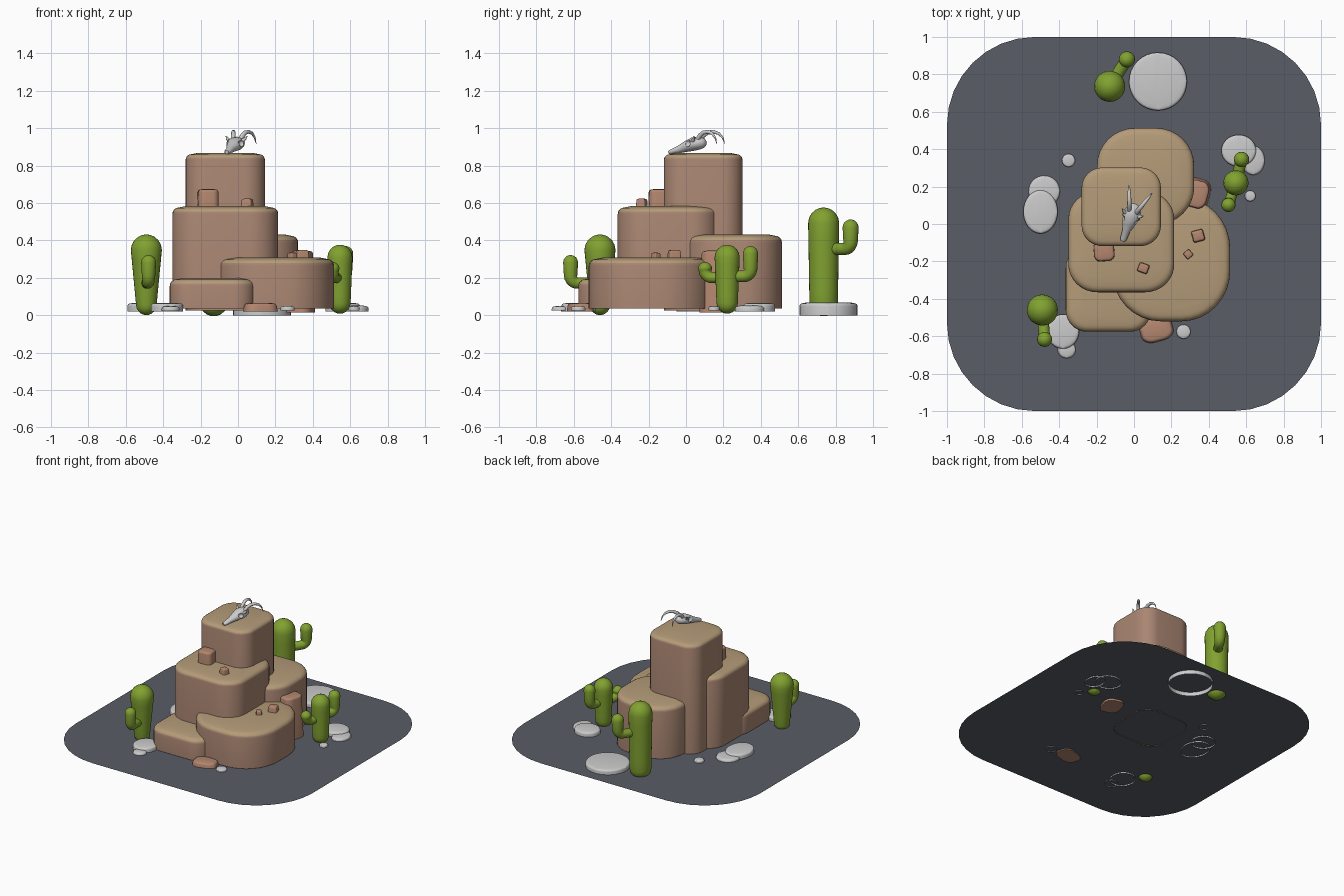
import bpy, bmesh
from math import sin, cos, pi, radians
from mathutils import Vector, Matrix

if "Cube" in bpy.data.objects:
    bpy.data.objects.remove(bpy.data.objects["Cube"])


def material(name, rgb):
    m = bpy.data.materials.new(name)
    m.diffuse_color = (*rgb, 1)
    m.use_nodes = True
    m.node_tree.nodes["Principled BSDF"].inputs["Base Color"].default_value = m.diffuse_color
    return m


SIDE = material("rock_side", (0.40, 0.24, 0.17))
TOP = material("rock_top", (0.46, 0.33, 0.19))
RED = material("red_rock", (0.45, 0.24, 0.16))
GREEN = material("cactus_green", (0.22, 0.36, 0.03))
SLATE = material("ground_slate", (0.10, 0.11, 0.13))


def finish(name, bm, mats=(), angle=35):
    me = bpy.data.meshes.new(name)
    bm.to_mesh(me)
    bm.free()
    for m in mats:
        me.materials.append(m)
    for p in me.polygons:
        p.use_smooth = True
    me.set_sharp_from_angle(angle=radians(angle))
    ob = bpy.data.objects.new(name, me)
    bpy.context.collection.objects.link(ob)
    return ob


def outline(hx, hy, k, seg=8):
    """Rounded rectangle; k = corner radius as a share of the half size."""
    pts = []
    for i, (sx, sy) in enumerate(((1, 1), (-1, 1), (-1, -1), (1, -1))):
        for j in range(seg + 1):
            a = (i + j / seg) * pi / 2
            pts.append((hx * (sx * (1 - k) + k * cos(a)), hy * (sy * (1 - k) + k * sin(a))))
    return pts


def bridge(bm, rings):
    faces = []
    for a, b in zip(rings, rings[1:]):
        n = len(a)
        for i in range(n):
            faces.append(bm.faces.new((a[i], a[(i + 1) % n], b[(i + 1) % n], b[i])))
    return faces


def slab(name, c, h, z, k, bevel, mats=(), rot=0, taper=1.0, closed=False):
    """Rounded-rectangle block with a soft, slightly domed top edge."""
    bm = bmesh.new()
    prof = [(0, z[0]), (0, z[1] - bevel * 1.2)]
    prof += [(bevel * (1 - cos(t)), z[1] - bevel * (1.2 - sin(t))) for t in (pi / 8, pi / 4, pi * 3 / 8, pi / 2)]
    prof.append((bevel * 2, z[1]))
    rings = []
    for inset, zz in prof:
        s = 1 + (taper - 1) * (zz - z[0]) / (z[1] - z[0])
        pts = outline((h[0] - inset) * s, (h[1] - inset) * s, k)
        rings.append([bm.verts.new((x, y, zz)) for x, y in pts])
    faces = bridge(bm, rings)
    faces.append(bm.faces.new(rings[-1]))
    if closed:
        bm.faces.new(rings[0][::-1])
    if len(mats) > 1:
        bm.normal_update()
        for f in faces:
            f.material_index = 1 if f.normal.z > 0.5 else 0
    bmesh.ops.transform(bm, verts=bm.verts,
                        matrix=Matrix.Translation((c[0], c[1], 0)) @ Matrix.Rotation(radians(rot), 4, 'Z'))
    return finish(name, bm, mats)


def tube(name, pts, radii, side, mats=(), n=20, round_ends=True):
    """Sweep an ellipse (w, h) along a path, optionally with round ends."""
    pts = [Vector(p) for p in pts]
    radii = [r if isinstance(r, tuple) else (r, r) for r in radii]
    if round_ends:
        t0, t1 = (pts[0] - pts[1]).normalized(), (pts[-1] - pts[-2]).normalized()
        r0, r1 = radii[0][0], radii[-1][0]
        steps = [radians(a) for a in (20, 40, 60, 75, 87)]
        pts = [pts[0] + t0 * r0 * sin(a) for a in steps[::-1]] + pts + [pts[-1] + t1 * r1 * sin(a) for a in steps]
        radii = [(r0 * cos(a),) * 2 for a in steps[::-1]] + radii + [(r1 * cos(a),) * 2 for a in steps]
    bm = bmesh.new()
    rings = []
    for i, (p, (w, h)) in enumerate(zip(pts, radii)):
        t = (pts[min(i + 1, len(pts) - 1)] - pts[max(i - 1, 0)]).normalized()
        u = Vector(side)
        u = (u - t * u.dot(t)).normalized()
        v = t.cross(u)
        rings.append([bm.verts.new(p + u * w * cos(2 * pi * j / n) + v * h * sin(2 * pi * j / n)) for j in range(n)])
    bridge(bm, rings)
    bm.faces.new(rings[0][::-1])
    bm.faces.new(rings[-1])
    bmesh.ops.recalc_face_normals(bm, faces=bm.faces)
    return finish(name, bm, mats, 60)


# Ground sheet
bm = bmesh.new()
bm.faces.new([bm.verts.new((x, y, 0.03)) for x, y in outline(1, 1, 0.47)])
finish("ground", bm, [SLATE])

# Stacked mesa blocks
for name, c, h, z, k, b in (
        ("mesa_tower", (-0.068, 0.092), (0.212, 0.21), (0.025, 0.867), 0.52, 0.03),
        ("mesa_middle", (-0.068, -0.095), (0.283, 0.27), (0.035, 0.583), 0.55, 0.034),
        ("mesa_front_right", (0.198, -0.19), (0.316, 0.33), (0.035, 0.308), 0.82, 0.036),
        ("mesa_front_left", (-0.137, -0.348), (0.228, 0.228), (0.035, 0.2), 0.5, 0.036),
        ("mesa_back", (0.062, 0.255), (0.26, 0.258), (0.035, 0.432), 0.78, 0.036)):
    slab(name, c, h, z, k, b, [SIDE, TOP])

# Loose red rocks at the foot and on the ledges
for i, (c, h, z, k, rot, tp) in enumerate((
        ((0.335, 0.16), (0.07, 0.085), (0.015, 0.345), 0.7, -15, 0.85),
        ((0.12, -0.565), (0.09, 0.065), (0.02, 0.066), 0.7, 15, 0.9),
        ((-0.16, -0.145), (0.056, 0.055), (0.55, 0.675), 0.6, 5, 0.95),
        ((0.05, -0.236), (0.03, 0.027), (0.56, 0.624), 0.3, -20, 0.85),
        ((0.343, -0.063), (0.034, 0.033), (0.29, 0.35), 0.3, 15, 0.85),
        ((0.29, -0.162), (0.022, 0.022), (0.29, 0.335), 0.3, 40, 0.85))):
    slab(f"red_rock_{i + 1}", c, h, z, k, min(0.014, h[1] * 0.3), [RED], rot, tp, True)

# Flat grey stones
for i, (x, y, rx, ry, z0, z1) in enumerate((
        (0.128, 0.762, 0.155, 0.155, 0.0, 0.067), (-0.48, 0.175, 0.084, 0.084, 0.02, 0.052),
        (-0.5, 0.065, 0.092, 0.116, 0.02, 0.066), (-0.35, 0.34, 0.035, 0.035, 0.025, 0.05),
        (-0.38, -0.575, 0.086, 0.092, 0.02, 0.066), (-0.36, -0.672, 0.048, 0.046, 0.025, 0.05),
        (0.265, -0.576, 0.038, 0.038, 0.025, 0.05), (0.56, 0.392, 0.093, 0.085, 0.02, 0.066),
        (0.637, 0.34, 0.062, 0.078, 0.02, 0.052), (0.621, 0.15, 0.029, 0.029, 0.025, 0.05))):
    slab(f"flat_stone_{i + 1}", (x, y), (rx, ry), (z0, z1), 1, min(0.015, rx * 0.3))


# Cacti: rounded trunk with bent arms
def cactus(name, x, y, z0, z1, r0, r1, arms):
    n = 6
    za, zb = z0 + r0 * 0.8, z1 - r1
    tube(name + "_trunk", [(x, y, za + (zb - za) * i / n) for i in range(n + 1)],
         [r0 + (r1 - r0) * i / n for i in range(n + 1)], (1, 0, 0), [GREEN], 28)
    for i, (ax, ay, low, top, r) in enumerate(arms):
        d = Vector((ax - x, ay - y, 0))
        dist = d.length
        d.normalize()
        base, bend = Vector((x, y, low + r * 0.8)), 0.04
        pts = [base, base + d * (dist - bend)]
        rad = [r * 0.75, r * 0.75]
        for j in range(1, 6):
            a = j / 5 * pi / 2
            pts.append(base + d * (dist - bend + bend * sin(a)) + Vector((0, 0, bend * (1 - cos(a)))))
            rad.append(r * (0.75 + 0.15 * j / 5))
        pts.append(base + d * dist + Vector((0, 0, top - r - base.z)))
        rad.append(r)
        tube(f"{name}_arm_{i + 1}", pts, rad, d.cross(Vector((0, 0, 1))), [GREEN])


cactus("cactus_left", -0.49, -0.46, 0.012, 0.432, 0.055, 0.083, [(-0.478, -0.617, 0.14, 0.322, 0.04)])
cactus("cactus_right", 0.545, 0.22, 0.02, 0.377, 0.057, 0.067,
       [(0.575, 0.345, 0.175, 0.37, 0.041), (0.505, 0.102, 0.17, 0.285, 0.038)])
cactus("cactus_back", -0.13, 0.736, 0.01, 0.576, 0.076, 0.083, [(-0.038, 0.88, 0.32, 0.512, 0.043)])

# Horned skull on the summit, built facing -y and then turned
place = Matrix.Translation((-0.022, 0.02, 0.86)) @ Matrix.Rotation(radians(-19), 4, 'Z')
head = ((-0.118, 0.012, 0.011, 0.009), (-0.105, 0.014, 0.018, 0.013), (-0.06, 0.027, 0.021, 0.02),
        (-0.02, 0.042, 0.034, 0.029), (0.02, 0.055, 0.05, 0.036), (0.055, 0.061, 0.043, 0.034),
        (0.08, 0.061, 0.03, 0.026), (0.092, 0.06, 0.012, 0.012))
skull = tube("skull", [(0, y, z) for y, z, w, h in head], [(w, h) for y, z, w, h in head],
             (1, 0, 0), n=24, round_ends=False)
skull.matrix_world = place
for s, label in ((-1, "left"), (1, "right")):
    # Eye sockets
    bm = bmesh.new()
    bmesh.ops.create_uvsphere(bm, u_segments=16, v_segments=10, radius=0.018,
                              matrix=Matrix.Translation((s * 0.044, 0.002, 0.06)))
    cutter = finish(f"{label}_socket_cutter", bm)
    cutter.matrix_world = place
    cutter.hide_render = True
    cutter.hide_viewport = True
    mod = skull.modifiers.new(f"{label}_socket", 'BOOLEAN')
    mod.object = cutter
    mod.operation = 'DIFFERENCE'
    # Horns
    path = [(0.02, 0.05, 0.08), (0.026, 0.068, 0.102), (0.034, 0.09, 0.117), (0.044, 0.118, 0.121),
            (0.054, 0.145, 0.112), (0.061, 0.165, 0.09), (0.066, 0.176, 0.055)]
    horn = tube(f"{label}_horn", [(s * x, y, z) for x, y, z in path],
                [0.013, 0.0125, 0.0115, 0.01, 0.008, 0.005, 0.001], (1, 0, 0), n=12, round_ends=False)
    horn.matrix_world = place
    # Brow spurs behind the eyes
    spur = tube(f"{label}_brow_spur", [(s * 0.034, 0.03, 0.07), (s * 0.05, 0.038, 0.084), (s * 0.06, 0.045, 0.098)],
                [0.012, 0.008, 0.002], (0, 1, 0), n=10, round_ends=False)
    spur.matrix_world = place
